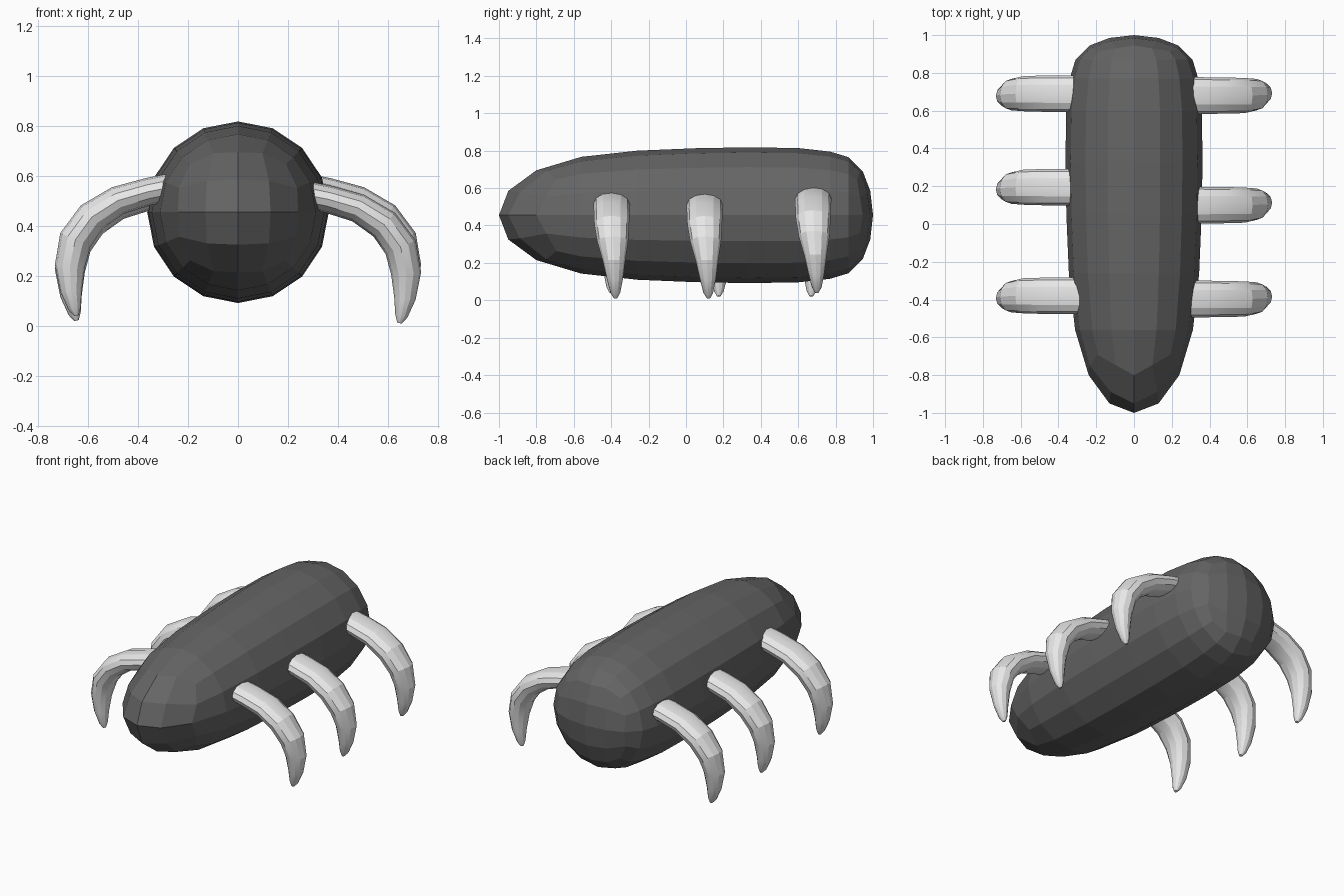
import bpy, bmesh, math
from mathutils import Vector

if "Cube" in bpy.data.objects:
    bpy.data.objects.remove(bpy.data.objects["Cube"])


def material(name, rgb):
    m = bpy.data.materials.new(name)
    m.diffuse_color = (*rgb, 1)
    m.use_nodes = True
    m.node_tree.nodes["Principled BSDF"].inputs["Base Color"].default_value = m.diffuse_color
    return m


dark_grey = material("dark grey", (0.13, 0.13, 0.13))
pale_grey = material("pale grey", (0.8, 0.8, 0.8))


def finish(bm, name, mat):
    bmesh.ops.recalc_face_normals(bm, faces=bm.faces)
    mesh = bpy.data.meshes.new(name)
    bm.to_mesh(mesh)
    bm.free()
    mesh.materials.append(mat)
    obj = bpy.data.objects.new(name, mesh)
    bpy.context.collection.objects.link(obj)
    return obj


def interp(table, x):
    for (x0, y0), (x1, y1) in zip(table, table[1:]):
        if x <= x1:
            return y0 + (y1 - y0) * (x - x0) / (x1 - x0)
    return table[-1][1]


# Body: sixteen-sided capsule with square grid caps, blunt at the back
AXIS_Z = 0.455
FRONT = [(0, -1), (0.13, -0.95), (0.24, -0.80), (0.31, -0.56)]
BACK = [(0, 1), (0.13, 0.985), (0.235, 0.945), (0.31, 0.87)]
RINGS = [(-0.56, 0.312), (-0.26, 0.345), (0.05, 0.358), (0.33, 0.363),
         (0.60, 0.359), (0.77, 0.34), (0.87, 0.31)]


def cap(bm, profile):
    grid = {}
    for i in range(-2, 3):
        for k in range(-2, 3):
            ring = max(abs(i), abs(k))
            a = math.atan2(k, i)
            if ring == 2:
                # even angles around the square border
                t = min(abs(i), abs(k)) / 2
                base = t * math.pi / 4
                a = base if abs(i) >= abs(k) else math.pi / 2 - base
                a = math.atan2(math.copysign(math.sin(a), k), math.copysign(math.cos(a), i))
            diag = math.sin(2 * a) ** 2
            r = profile[ring][0] * (1 + (0, 0.35, 0.13)[ring] * diag)
            grid[i, k] = bm.verts.new((r * math.cos(a), interp(profile, r),
                                       AXIS_Z + r * math.sin(a)))
    for i in range(-2, 2):
        for k in range(-2, 2):
            bm.faces.new((grid[i, k], grid[i + 1, k], grid[i + 1, k + 1], grid[i, k + 1]))
    border = [v for (i, k), v in grid.items() if max(abs(i), abs(k)) == 2]
    return sorted(border, key=lambda v: round(math.atan2(v.co.z - AXIS_Z, v.co.x), 4)
                  % (2 * math.pi))


def bridge(bm, a, b):
    n = len(a)
    for i in range(n):
        j = (i + 1) % n
        bm.faces.new((a[i], a[j], b[j], b[i]))


bm = bmesh.new()
loops = [cap(bm, FRONT)]
for y, r in RINGS:
    loops.append([bm.verts.new((r * math.cos(i * math.pi / 8), y,
                                AXIS_Z + r * math.sin(i * math.pi / 8))) for i in range(16)])
loops.append(cap(bm, BACK))
for a, b in zip(loops, loops[1:]):
    bridge(bm, a, b)
finish(bm, "body", dark_grey)

# Leg stations: x, z, sideways shift, half thickness, half width
LEG = [(0.22, 0.535, 0.0, 0.055, 0.097), (0.36, 0.507, 0.0, 0.055, 0.097),
       (0.48, 0.472, 0.0, 0.058, 0.096), (0.585, 0.405, 0.0, 0.064, 0.093),
       (0.65, 0.315, 0.005, 0.066, 0.083), (0.672, 0.21, 0.012, 0.060, 0.060),
       (0.667, 0.11, 0.017, 0.043, 0.042), (0.653, 0.04, 0.019, 0.025, 0.026),
       (0.645, 0.012, 0.020, 0.009, 0.010)]
SIDES = 12


def leg(name, side, y, lift):
    bm = bmesh.new()
    loops = []
    for n, (x, z, shift, thick, wide) in enumerate(LEG):
        p, q = LEG[max(n - 1, 0)], LEG[min(n + 1, len(LEG) - 1)]
        along = Vector((q[0] - p[0], 0, q[1] - p[1])).normalized()
        normal = Vector((-along.z, 0, along.x))
        loop = []
        for i in range(SIDES):
            a = 2 * math.pi * i / SIDES
            c = (Vector((x, shift, z)) + normal * thick * math.cos(a)
                 + Vector((0, wide * math.sin(a), 0)))
            # opposite sides are half-turn copies
            loop.append(bm.verts.new((side * c.x, y + side * c.y, c.z + lift)))
        loops.append(loop)
    for a, b in zip(loops, loops[1:]):
        bridge(bm, a, b)
    bm.faces.new(loops[0])
    bm.faces.new(loops[-1])
    obj = finish(bm, name, pale_grey)
    bpy.context.view_layer.objects.active = obj
    obj.select_set(True)
    bpy.ops.object.shade_smooth_by_angle(angle=math.radians(20))
    obj.select_set(False)


# Three legs on each side
for name, side, y, lift in [
        ("front_right_leg", 1, -0.397, 0.0), ("middle_right_leg", 1, 0.10, 0.0),
        ("back_right_leg", 1, 0.68, 0.03), ("front_left_leg", -1, -0.38, 0.03),
        ("middle_left_leg", -1, 0.195, 0.01), ("back_left_leg", -1, 0.69, 0.01)]:
    leg(name, side, y, lift)
